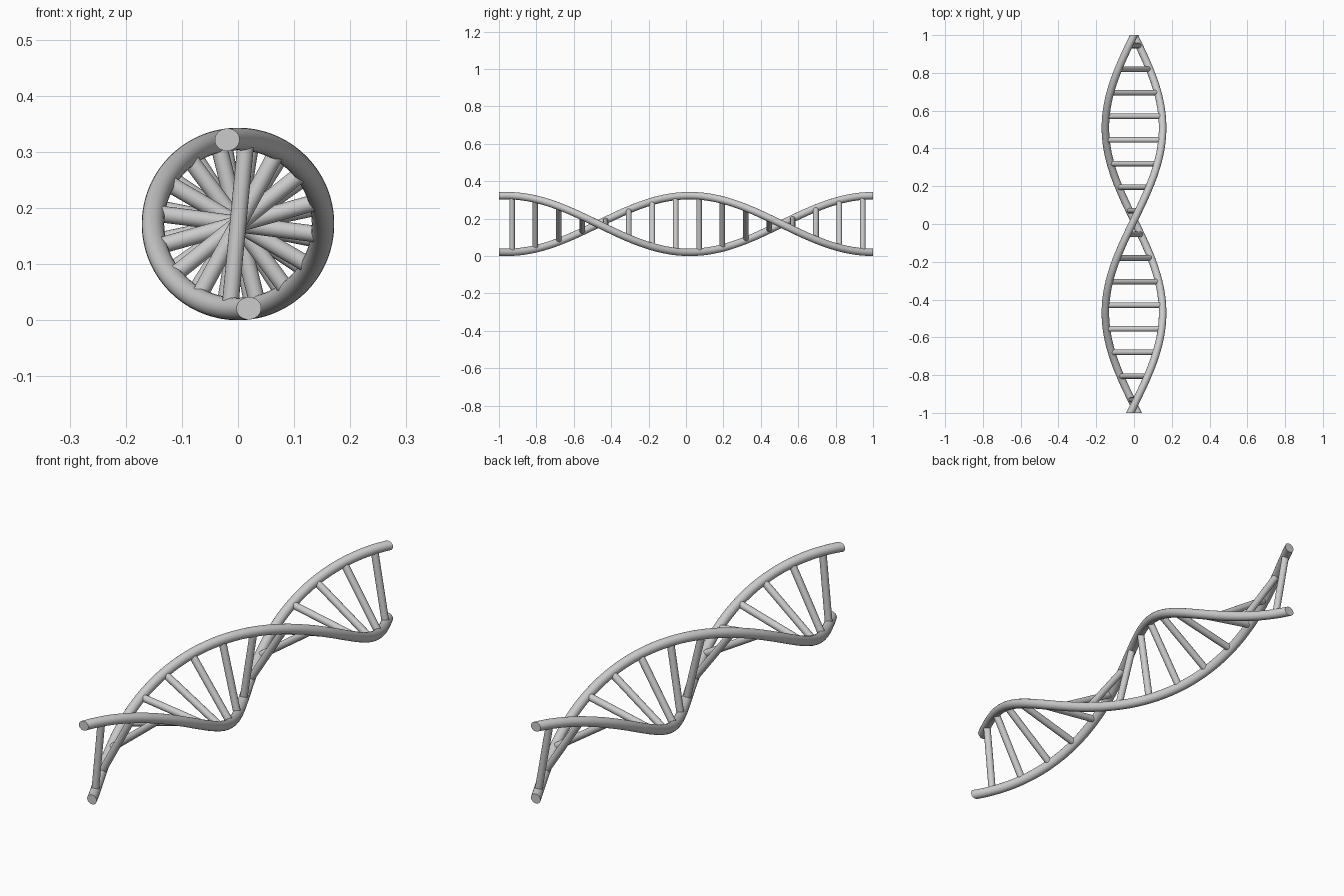
import bpy, bmesh, math
from mathutils import Vector

if "Cube" in bpy.data.objects:
    bpy.data.objects.remove(bpy.data.objects["Cube"])

HALF_TURN = 0.98      # length along y of half a twist
R, TUBE = 0.1515, 0.02   # helix radius, strand radius
ROD = 0.0148          # rung radius
CZ = R + TUBE         # axis height
SIDES, STEPS = 20, 128


def angle(y):
    return math.pi * (y - 1.0) / HALF_TURN


def radial(a):
    return Vector((math.sin(a), 0, math.cos(a)))


def finish(bm, name):
    bmesh.ops.recalc_face_normals(bm, faces=bm.faces)
    me = bpy.data.meshes.new(name)
    bm.to_mesh(me)
    bm.free()
    ob = bpy.data.objects.new(name, me)
    bpy.context.collection.objects.link(ob)
    bpy.ops.object.select_all(action='DESELECT')
    ob.select_set(True)
    bpy.context.view_layer.objects.active = ob
    bpy.ops.object.shade_smooth_by_angle(angle=math.radians(40))
    return ob


def strand(name, phase):
    # Sections lie in planes of constant y, so both ends are cut flat;
    # the tangential stretch keeps the tube round across its own direction.
    stretch = math.hypot(1, R * math.pi / HALF_TURN)
    bm = bmesh.new()
    rings = []
    for i in range(STEPS + 1):
        y = -1 + 2 * i / STEPS
        a = angle(y) + phase
        out, tan = radial(a), radial(a + math.pi / 2)
        c = Vector((0, y, CZ)) + out * R
        ring = []
        for k in range(SIDES):
            t = 2 * math.pi * k / SIDES
            ring.append(bm.verts.new(c + out * TUBE * math.cos(t)
                                     + tan * TUBE * stretch * math.sin(t)))
        rings.append(ring)
    for a, b in zip(rings, rings[1:]):
        for k in range(SIDES):
            n = (k + 1) % SIDES
            bm.faces.new((a[k], a[n], b[n], b[k]))
    bm.faces.new(rings[0])
    bm.faces.new(rings[-1])
    return finish(bm, name)


def rung(name, y):
    bm = bmesh.new()
    bmesh.ops.create_cone(bm, cap_ends=True, segments=16, radius1=ROD,
                          radius2=ROD, depth=2 * (R - 0.005))
    ob = finish(bm, name)
    ob.location = (0, y, CZ)
    ob.rotation_euler = (0, angle(y), 0)
    return ob


# Two twisted strands, half a turn apart
strand("strand_a", 0)
strand("strand_b", math.pi)

# Evenly spaced rungs joining the strands
for i in range(16):
    rung(f"rung_{i + 1:02d}", -0.93 + 0.125 * i)
